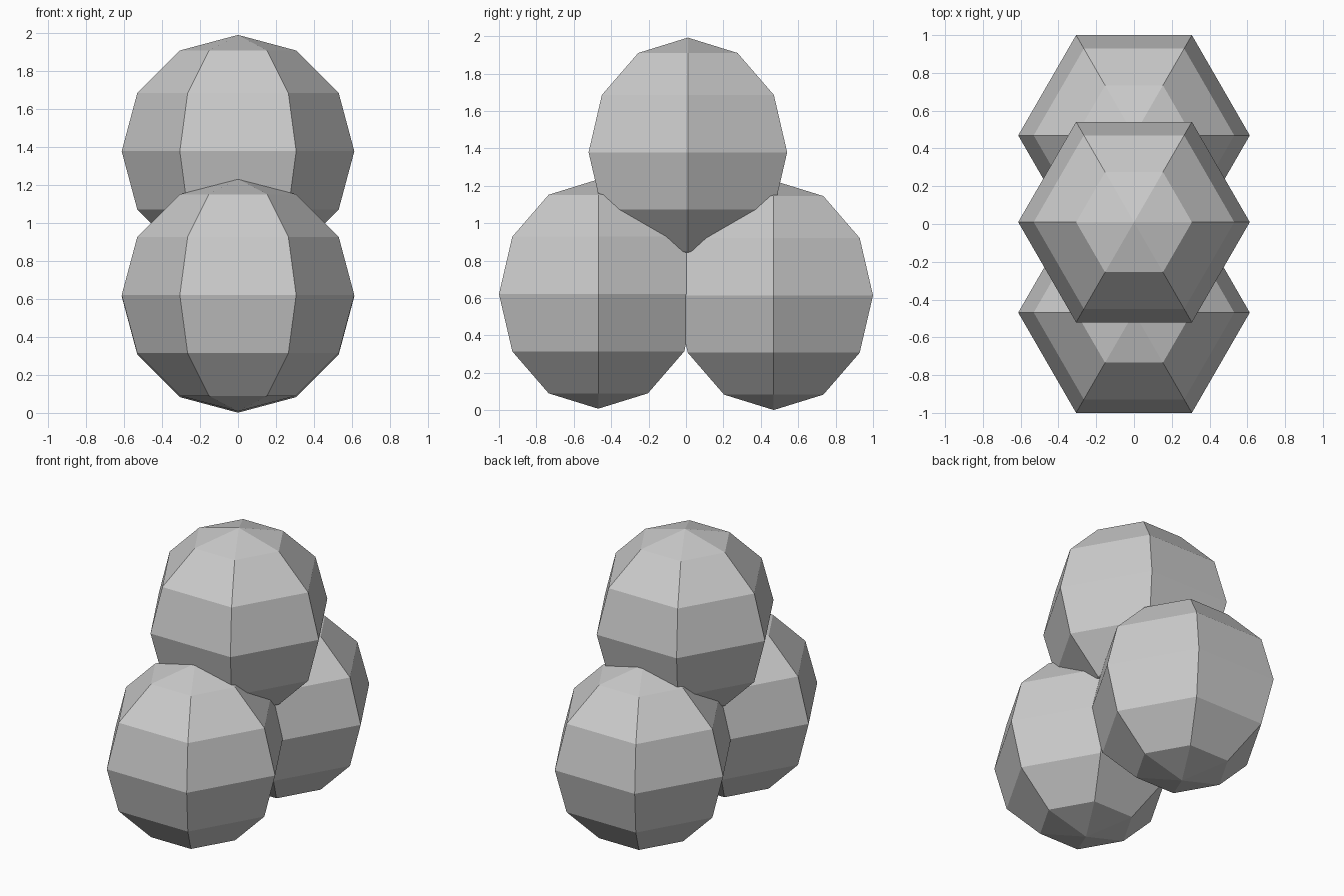
import bpy

if "Cube" in bpy.data.objects:
    bpy.data.objects.remove(bpy.data.objects["Cube"])

RADIUS = 0.613


# Low-poly ball: six sides, six rings, with corners on the x axis
def ball(name, y, z):
    bpy.ops.mesh.primitive_uv_sphere_add(segments=6, ring_count=6, radius=RADIUS,
                                         location=(0, y, z))
    obj = bpy.context.object
    obj.name = name
    # Turn the mesh if a flat side rather than a corner faces +x
    if max(v.co.x for v in obj.data.vertices) < RADIUS * 0.95:
        obj.rotation_euler.z = 0.5235988
        bpy.ops.object.transform_apply(location=False, rotation=True, scale=False)
    bpy.ops.object.shade_flat()
    return obj


# Two balls side by side with a third resting on top
front = ball("ball_cluster", -0.469, 0.621)
back = ball("back_ball", 0.469, 0.614)
top = ball("top_ball", 0.01, 1.379)

# Fuse the balls into one closed shell
bpy.context.view_layer.objects.active = front
for other in (back, top):
    mod = front.modifiers.new("union", "BOOLEAN")
    mod.operation = "UNION"
    mod.solver = "EXACT"
    mod.object = other
    bpy.ops.object.modifier_apply(modifier=mod.name)
    bpy.data.objects.remove(other, do_unlink=True)
